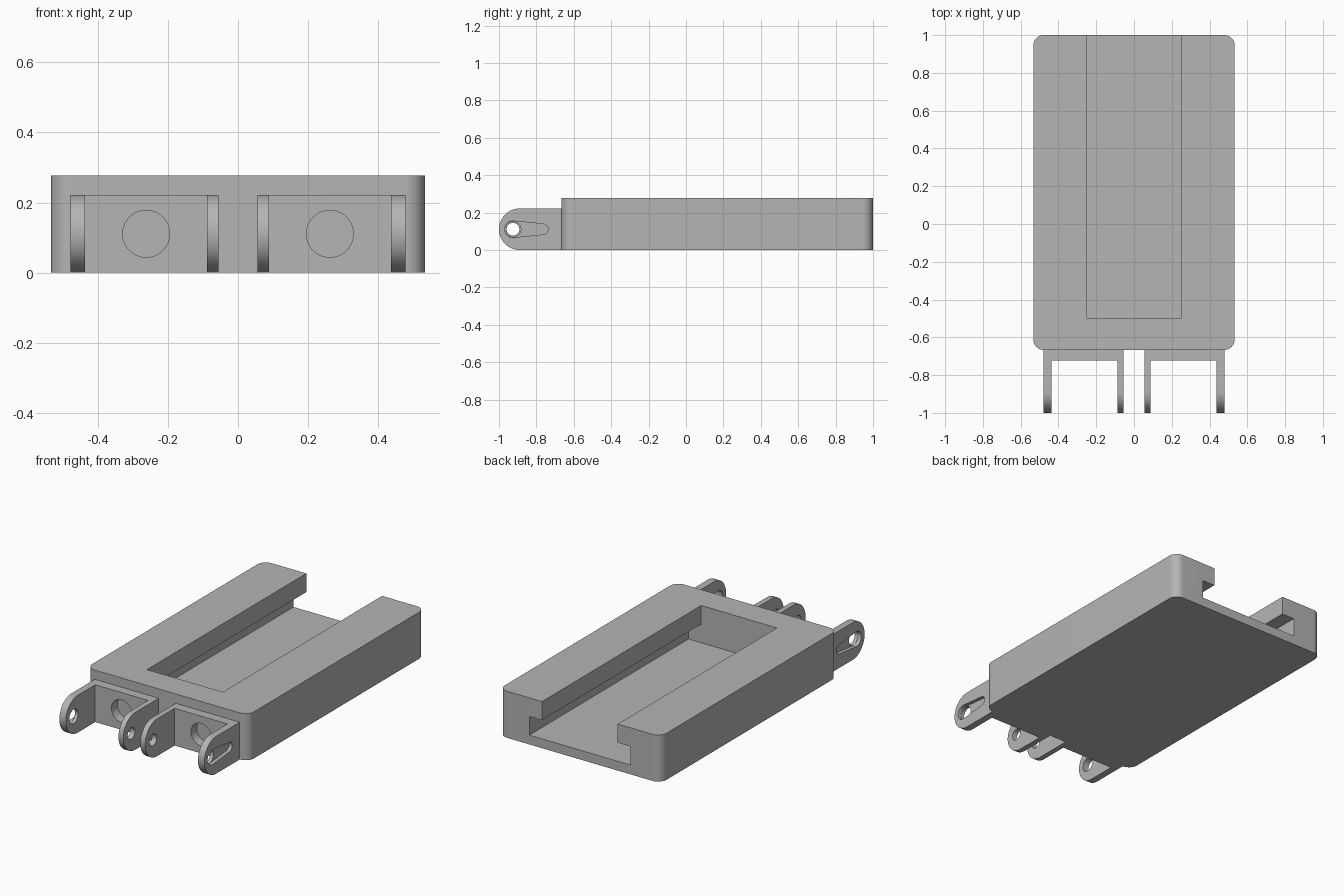
import bpy, bmesh, math
from mathutils import Vector

old = bpy.data.objects.get("Cube")
if old:
    bpy.data.objects.remove(old, do_unlink=True)

GREY = (0.46, 0.46, 0.46, 1)
grey = bpy.data.materials.new("plain grey")
grey.use_nodes = True
grey.diffuse_color = GREY
grey.node_tree.nodes["Principled BSDF"].inputs["Base Color"].default_value = GREY

U = 1 / 18            # design module
WALL_Y = -12 * U      # front face of the tray body
LUG_Z = 2 * U         # height of the hinge axis
PIN_Y = -0.925


def arc(cx, cy, r, start, end, steps):
    """Points of an arc, angles in degrees."""
    angles = [math.radians(start + (end - start) * i / steps) for i in range(steps + 1)]
    return [(cx + r * math.cos(a), cy + r * math.sin(a)) for a in angles]


def prism(name, outline, axis, low, high):
    """Extrude a 2D outline along x (y,z), y (x,z) or z (x,y)."""
    place = {"x": lambda a, b: (low, a, b),
             "y": lambda a, b: (a, low, b),
             "z": lambda a, b: (a, b, low)}[axis]
    bm = bmesh.new()
    face = bm.faces.new([bm.verts.new(place(a, b)) for a, b in outline])
    ext = bmesh.ops.extrude_face_region(bm, geom=[face])
    moved = [g for g in ext["geom"] if isinstance(g, bmesh.types.BMVert)]
    shift = Vector([high - low if axis == k else 0 for k in "xyz"])
    bmesh.ops.translate(bm, verts=moved, vec=shift)
    bmesh.ops.recalc_face_normals(bm, faces=bm.faces)
    mesh = bpy.data.meshes.new(name)
    bm.to_mesh(mesh)
    bm.free()
    mesh.materials.append(grey)
    obj = bpy.data.objects.new(name, mesh)
    bpy.context.collection.objects.link(obj)
    return obj


def activate(obj):
    bpy.ops.object.select_all(action="DESELECT")
    obj.select_set(True)
    bpy.context.view_layer.objects.active = obj


def cut(obj, cutter):
    """Subtract the cutter and discard it."""
    cutter.hide_render = True
    mod = obj.modifiers.new("cut", "BOOLEAN")
    mod.operation = "DIFFERENCE"
    mod.solver = "EXACT"
    mod.object = cutter
    activate(obj)
    bpy.ops.object.modifier_apply(modifier=mod.name)
    bpy.data.objects.remove(cutter, do_unlink=True)


def circle(cx, cy, r, n=48):
    return arc(cx, cy, r, 0, 360, n)[:-1]


parts = []

# Tray body with rounded upright corners
HALF, R = 9.6 * U, U
plan = (arc(HALF - R, 1 - R, R, 0, 90, 12)
        + arc(R - HALF, 1 - R, R, 90, 180, 12)
        + arc(R - HALF, WALL_Y + R, R, 180, 270, 12)
        + arc(HALF - R, WALL_Y + R, R, 270, 360, 12))
body = prism("tray_body", plan, "z", 0, 5 * U)

# Undercut slide channel, open at the back
side = [(6 * U, U), (6 * U, 3 * U), (4.5 * U, 3 * U), (4.5 * U, 6 * U)]
channel = side + [(-x, z) for x, z in reversed(side)]
cut(body, prism("channel_cutter", channel, "y", -9 * U, 1.1))
parts.append(body)

# Hinge brackets
lug_outline = ([(WALL_Y, 0), (WALL_Y, 4 * U)]
               + arc(-1 + 2 * U, LUG_Z, 2 * U, 90, 270, 32))
horn = (arc(PIN_Y, LUG_Z, 0.044, 85, 275, 28)
        + arc(-0.765, LUG_Z, 0.028, -85, 85, 20))
OUT, OUT_IN, IN_OUT, IN = 0.478, 0.436, 0.088, 0.056

for s, label in ((1, "left"), (-1, "right")):
    def span(a, b):
        return sorted((s * a, s * b))

    # Mounting plate with round recess
    x0, x1 = span(IN_OUT, OUT_IN)
    plate = prism(label + "_bracket_plate",
                  [(x0, 0), (x1, 0), (x1, 4 * U), (x0, 4 * U)], "y", -13 * U, WALL_Y)
    cut(plate, prism("recess_cutter", circle(s * 0.262, LUG_Z, 0.067), "y", -0.8, -0.6))
    parts.append(plate)

    # Outer lug with pin hole and tapered recess on its outside
    outer = prism(label + "_outer_lug", lug_outline, "x", *span(OUT_IN, OUT))
    cut(outer, prism("horn_cutter", horn, "x", *span(OUT - 0.021, OUT + 0.05)))
    cut(outer, prism("hole_cutter", circle(PIN_Y, LUG_Z, 0.042), "x", *span(0.4, 0.55)))
    parts.append(outer)

    # Inner lug with a smaller pin hole
    inner = prism(label + "_inner_lug", lug_outline, "x", *span(IN, IN_OUT))
    cut(inner, prism("hole_cutter", circle(PIN_Y, LUG_Z, 0.034), "x", *span(0.02, 0.12)))
    parts.append(inner)

for part in parts:
    activate(part)
    bpy.ops.object.shade_smooth_by_angle(angle=math.radians(30))
